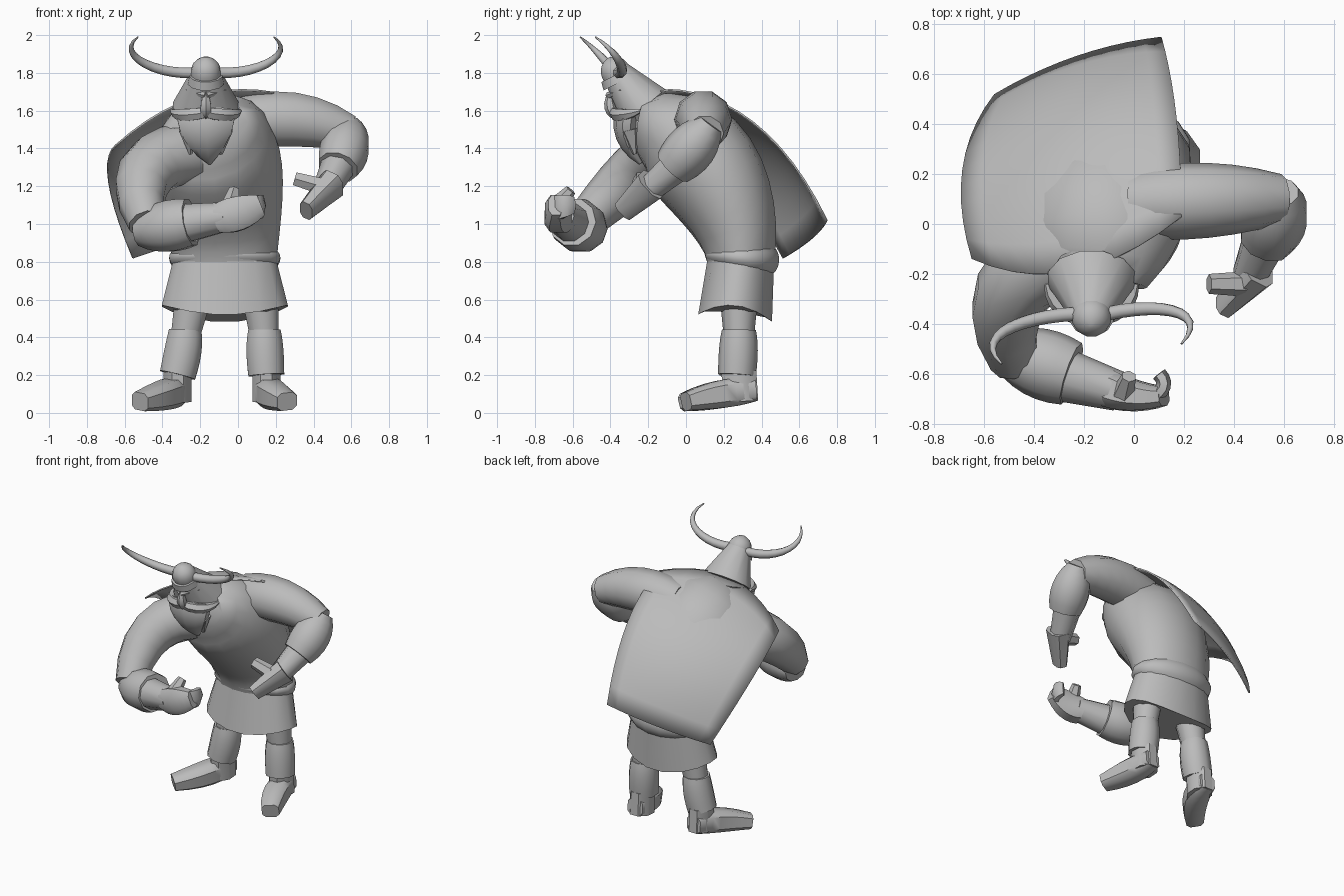
import bpy, bmesh, math
from mathutils import Vector

cube = bpy.data.objects.get("Cube")
if cube:
    bpy.data.objects.remove(cube, do_unlink=True)

gray = bpy.data.materials.new("plain gray")
gray.use_nodes = True
gray.diffuse_color = (.5, .5, .5, 1)
gray.node_tree.nodes["Principled BSDF"].inputs["Base Color"].default_value = gray.diffuse_color

X, Y, Z = Vector((1, 0, 0)), Vector((0, 1, 0)), Vector((0, 0, 1))


def bezier(controls, t):
    """Point at t on the Bezier curve through any number of controls."""
    points = [Vector(c) for c in controls]
    while len(points) > 1:
        points = [a.lerp(b, t) for a, b in zip(points, points[1:])]
    return points[0]


def finish(name, bm, angle):
    """Turn a bmesh into a shaded, coloured object."""
    bmesh.ops.recalc_face_normals(bm, faces=bm.faces)
    mesh = bpy.data.meshes.new(name)
    bm.to_mesh(mesh)
    bm.free()
    mesh.materials.append(gray)
    ob = bpy.data.objects.new(name, mesh)
    bpy.context.collection.objects.link(ob)
    bpy.ops.object.select_all(action='DESELECT')
    ob.select_set(True)
    bpy.context.view_layer.objects.active = ob
    bpy.ops.object.shade_smooth_by_angle(angle=math.radians(angle))
    return ob


def bridge(bm, rows, closed):
    """Fill quads between neighbouring rows of vertices."""
    for a, b in zip(rows, rows[1:]):
        for k in range(0 if closed else 1, len(a)):
            bm.faces.new((a[k - 1], a[k], b[k], b[k - 1]))


def sweep(name, *controls, sides=10, ref=X, ref_end=None, square=1, angle=45):
    """Sweep an oval along a curve; a control is x, y, z, half width and optional half depth."""
    controls = [c if len(c) > 4 else (*c, c[-1]) for c in controls]
    steps = (len(controls) - 2) * 5 + 1
    samples = [bezier(controls, i / steps) for i in range(steps + 1)]
    bm = bmesh.new()
    loops = []
    for i, (x, y, z, width, depth) in enumerate(samples):
        before, after = samples[max(i - 1, 0)], samples[min(i + 1, steps)]
        along = (Vector(after[:3]) - Vector(before[:3])).normalized()
        side = ref.lerp(ref_end or ref, i / steps)
        side = (side - along * side.dot(along)).normalized()
        deep = along.cross(side)
        loop = []
        for k in range(sides):
            turn = math.tau * (k + .5) / sides
            c, s = (math.copysign(abs(f) ** square, f) for f in (math.cos(turn), math.sin(turn)))
            loop.append(bm.verts.new(Vector((x, y, z)) + side * c * width + deep * s * depth))
        loops.append(loop)
    bridge(bm, loops, closed=True)
    bm.faces.new(loops[0])
    bm.faces.new(loops[-1])
    return finish(name, bm, angle)


# Hunched, twisted torso
waist = -.07
sweep("torso", (waist, .29, .8, .28, .18), (waist, .3, 1.05, .3, .22), (-.12, .05, 1.5, .44, .42),
      (-.16, -.23, 1.5, .22, .14), sides=16, ref_end=Vector((.9, .2, .25)), angle=60)

# Tunic skirt with its hem raised at the sides, and belt
skirt = sweep("skirt", (waist, .26, .5, .34, .2), (waist, .29, .8, .28, .18), sides=16)
for v in skirt.data.vertices:
    if v.co.z < .6:
        v.co.z += .6 * (v.co.x - waist) ** 2
sweep("belt", (waist, .29, .77, .27, .18), (waist, .3, .82, .33, .22), (waist, .3, .87, .27, .18), sides=16)

# Legs, shin wraps and boots
for side, hip, knee, ankle, toe in (("left", .12, .14, .15, .26), ("right", -.24, -.28, -.32, -.52)):
    sweep(side + "_thigh", (hip, .28, .6, .1), (knee, .28, .4, .08))
    sweep(side + "_shin_wrap", (knee, .28, .44, .09), (knee, .28, .35, .11), (ankle, .27, .2, .1))
    sweep(side + "_boot_shaft", (ankle, .28, .22, .08, .1), (ankle, .29, .06, .08, .1), sides=8)
    sweep(side + "_foot", (ankle, .37, .12, .06), (ankle, .2, .11, .1), (toe, 0, .06, .06, .05),
          sides=8, square=.6)

# Left arm, held out and bent inward
sweep("left_upper_arm", (0, .08, 1.53, .14), (.3, .1, 1.6, .18), (.59, .1, 1.48, .1), ref=Z)
sweep("left_sleeve", (.59, .13, 1.53, .07), (.58, .05, 1.42, .17), (.53, -.07, 1.3, .11))
sweep("left_forearm", (.55, 0, 1.35, .1), (.46, -.21, 1.17, .07), sides=8)
sweep("left_hand", (.5, -.18, 1.21, .07, .09), (.36, -.33, 1.07, .04, .06), sides=8, square=.7)
sweep("left_thumb", (.44, -.24, 1.2, .05), (.3, -.24, 1.24, .04), sides=6, ref=Z)

# Right arm, brought across the front
sweep("right_upper_arm", (-.25, -.1, 1.38, .16), (-.61, -.22, 1.34, .18), (-.48, -.55, 1, .1))
sweep("right_sleeve", (-.53, -.5, .96, .08), (-.4, -.55, .98, .17), (-.25, -.6, 1.01, .13), ref=Z)
sweep("right_forearm", (-.3, -.6, 1, .11), (-.06, -.67, 1.04, .08), ref=Z)
sweep("right_hand", (-.1, -.66, 1.03, .08), (0, -.7, 1.05, .12, .07), (.12, -.69, 1.1, .06, .04),
      sides=8, ref=Z, square=.7)
sweep("right_fingers", (.07, -.7, 1.08, .07, .03), (.15, -.65, 1.1, .08, .03), (.1, -.6, 1.1, .05, .03),
      sides=6, ref=Z)
sweep("right_thumb", (-.04, -.68, 1.1, .05), (-.02, -.61, 1.18, .03), sides=6)

# Cape flaring off the back and over the right shoulder, as one curved patch
collar = (.19, .03, 1.7), (-.25, -.32, 1.78), (-.65, -.14, 1.42)
middle = (.19, .47, 1.6), (-.3, .62, 1.64), (-.77, .25, 1.32)
hem = (.11, .75, 1.02), (-.24, .71, .93), (-.56, .52, .82)
cells = 10
bm = bmesh.new()
grid = []
for i in range(cells + 1):
    across = [bezier(line, i / cells) for line in zip(collar, middle, hem)]
    grid.append([bm.verts.new(bezier(across, j / cells)) for j in range(cells + 1)])
bridge(bm, grid, closed=False)
cape = finish("cape", bm, angle=45)
cape.modifiers.new("thickness", 'SOLIDIFY').thickness = .01

# Head flaring back from the helmet, jaw and neck
mid = -.17
sweep("head", (mid, -.37, 1.8, .08), (mid, -.22, 1.62, .18, .15), sides=12)
sweep("jaw", (mid, -.22, 1.62, .17, .14), (mid, -.2, 1.55, .12), sides=12)
sweep("neck", (mid, -.23, 1.6, .12), (mid, -.16, 1.5, .15))
sweep("helmet_brim", (mid, -.35, 1.75, .1), (mid, -.37, 1.79, .09), sides=12)
sweep("helmet_dome", (mid, -.36, 1.78, .08), (mid, -.4, 1.86, .09), (mid, -.41, 1.88, .01), sides=12)

# Nose, brows, moustache, ragged beard and horns
sweep("nose", (mid, -.4, 1.7, .01), (mid, -.42, 1.6, .05), (mid, -.36, 1.57, .02), sides=6)
sweep("beard", (mid, -.3, 1.6, .16, .07), (mid, -.35, 1.46, .17, .08), (mid + .02, -.24, 1.32, .01))
for side, s in (("left", 1), ("right", -1)):
    sweep(side + "_brow", (mid, -.41, 1.68, .02), (mid + s * .1, -.34, 1.71, .01), sides=6, ref=Z)
    sweep(side + "_moustache", (mid, -.38, 1.59, .03), (mid + s * .15, -.36, 1.56, .05),
          (mid + s * .18, -.24, 1.6, .01), sides=6, ref=Z)
    sweep(side + "_beard_tuft", (mid + s * .09, -.3, 1.5, .06), (mid + s * .08, -.27, 1.37, .01), sides=6)
    sweep(side + "_horn", (mid + s * .06, -.36, 1.8, .03), (mid + s * .28, -.34 + s * .03, 1.79, .03),
          (mid + s * .48, -.4 + s * .05, 1.9, .02), (mid + s * .36, -.52 + s * .04, 1.99, .004),
          sides=8, ref=Y, angle=60)
